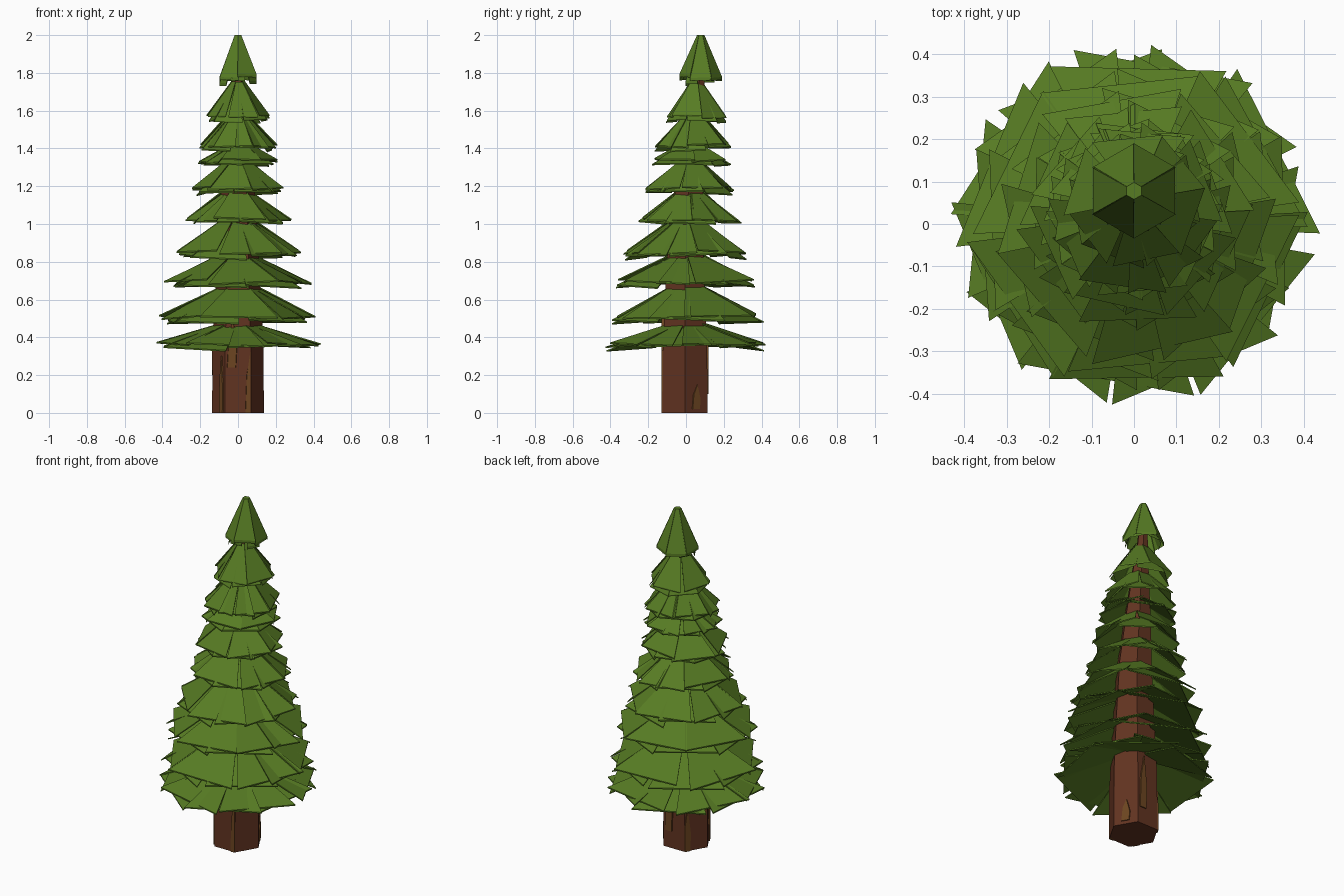
import bpy, bmesh, math, random
from mathutils import Vector, Matrix

if "Cube" in bpy.data.objects:
    bpy.data.objects.remove(bpy.data.objects["Cube"])

random.seed(4)


def material(name, rgb):
    m = bpy.data.materials.new(name)
    m.diffuse_color = (*rgb, 1)
    m.use_nodes = True
    m.node_tree.nodes["Principled BSDF"].inputs["Base Color"].default_value = m.diffuse_color
    return m


GREEN = material("needles", (0.095, 0.20, 0.017))
BROWN = material("bark", (0.12, 0.033, 0.015))
LIGHT = material("light_bark", (0.15, 0.06, 0.015))


def finish(name, bm, mat):
    bmesh.ops.recalc_face_normals(bm, faces=bm.faces)
    me = bpy.data.meshes.new(name)
    bm.to_mesh(me)
    bm.free()
    me.materials.append(mat)
    ob = bpy.data.objects.new(name, me)
    bpy.context.collection.objects.link(ob)
    return ob


def loft(bm, rings):
    rows = [[bm.verts.new(p) for p in ring] for ring in rings]
    n = len(rows[0])
    for a, b in zip(rows, rows[1:]):
        for i in range(n):
            j = (i + 1) % n
            bm.faces.new((a[i], a[j], b[j], b[i]))
    bm.faces.new(rows[0][::-1])
    bm.faces.new(rows[-1])


def hexagon(y, z, r, turn=0):
    return [(r * math.cos(k * math.pi / 3 + turn), y + r * math.sin(k * math.pi / 3 + turn), z)
            for k in range(6)]


# Trunk: six-sided, tapering and leaning slightly back
bm = bmesh.new()
loft(bm, [hexagon(y, z, r) for y, z, r in (
    (-0.005, 0, 0.137), (-0.005, 0.35, 0.135), (-0.005, 0.7, 0.118),
    (0.0, 1.03, 0.1), (0.025, 1.3, 0.078), (0.05, 1.58, 0.05), (0.07, 1.75, 0.032),
    (0.075, 1.9, 0.02))])
finish("trunk", bm, BROWN)

# Bark slivers: pointed wedges lying on the trunk base
bm = bmesh.new()
for deg, z0, z1, w in ((-105, 0.24, 0.5, 0.03), (-62, 0.0, 0.33, 0.028), (-135, 0.0, 0.3, 0.025),
                       (30, 0.02, 0.15, 0.03), (75, 0.1, 0.42, 0.03), (125, 0.0, 0.25, 0.03),
                       (170, 0.2, 0.45, 0.025)):
    face = (math.floor(deg / 60) + 0.5) * 60
    side = 0.118 * math.tan(math.radians(deg - face))
    rot = Matrix.Rotation(math.radians(face), 4, 'Z')
    outline = ((-w, z0), (w * 0.8, z0), (w, z0 + 0.4 * (z1 - z0)), (w * 0.2, z1),
               (-w * 0.7, z0 + 0.6 * (z1 - z0)))
    loft(bm, [[rot @ Vector((r, max(-0.066, min(0.066, side + s * k)), z)) + Vector((0, -0.005, 0))
               for s, z in outline] for r, k in ((0.108, 1), (0.124, 0.8))])
finish("bark_slivers", bm, LIGHT)


def branch(bm, deg, y, r0, z0, w0, r1, z1, w1, t):
    """Thin flared plate sloping from (r0, z0) out to (r1, z1)."""
    rot = Matrix.Translation((0, y, 0)) @ Matrix.Rotation(math.radians(deg), 4, 'Z')
    roll = random.uniform(-0.05, 0.05) * w1
    top = [(r0, -w0, z0), (r0, w0, z0), (r1, w1, z1 + roll), (r1, -w1, z1 - roll)]
    loft(bm, [[rot @ Vector((x, s, z - d)) for x, s, z in top] for d in (t, 0)])


# Branch tiers: centre y, outer radius, rim height, crown height, crown radius
TIERS = [(0.0, 0.43, 0.37, 0.47, 0.10), (0.0, 0.415, 0.51, 0.66, 0.10),
         (0.0, 0.385, 0.70, 0.83, 0.09), (0.0, 0.335, 0.85, 1.02, 0.07),
         (0.02, 0.275, 1.03, 1.18, 0.06), (0.02, 0.24, 1.19, 1.33, 0.055),
         (0.03, 0.212, 1.335, 1.42, 0.05), (0.035, 0.205, 1.42, 1.58, 0.045),
         (0.055, 0.165, 1.57, 1.75, 0.03)]
for n, (y, R, z1, z0, r0) in enumerate(TIERS):
    bm = bmesh.new()
    turn = random.uniform(-12, 12)
    for k in range(6):
        # upper plate, then a lower one filling the gap beneath
        for half, drop, size in ((0, 0, 1), (30, 0.02, 0.97)):
            deg = -90 + turn + 60 * k + half + random.uniform(-5, 5)
            s = size * random.uniform(0.96, 1.02)
            lift = random.uniform(-0.01, 0.01) - drop
            branch(bm, deg, y, r0, z0 + lift, r0 * 0.62, 0.88 * R * s, z1 + lift,
                   0.5 * R * s, 0.007)
    finish(f"branch_tier_{n + 1}", bm, GREEN)

# Tree top: steep six-plate cap with a small flat tip, ragged lower edge
bm = bmesh.new()
loft(bm, [hexagon(0.075, 1.95, 0.036, math.pi / 6), hexagon(0.078, 2.0, 0.02, math.pi / 6)])
for k in range(6):
    branch(bm, 60 * k, 0.078, 0.018, 1.997, 0.011, 0.097,
           1.785 + random.uniform(-0.012, 0.012), 0.058, 0.015)
    branch(bm, 30 + 60 * k, 0.075, 0.017, 1.96, 0.012, 0.092,
           1.76 + random.uniform(-0.015, 0.015), 0.036, 0.015)
finish("tree_top", bm, GREEN)
